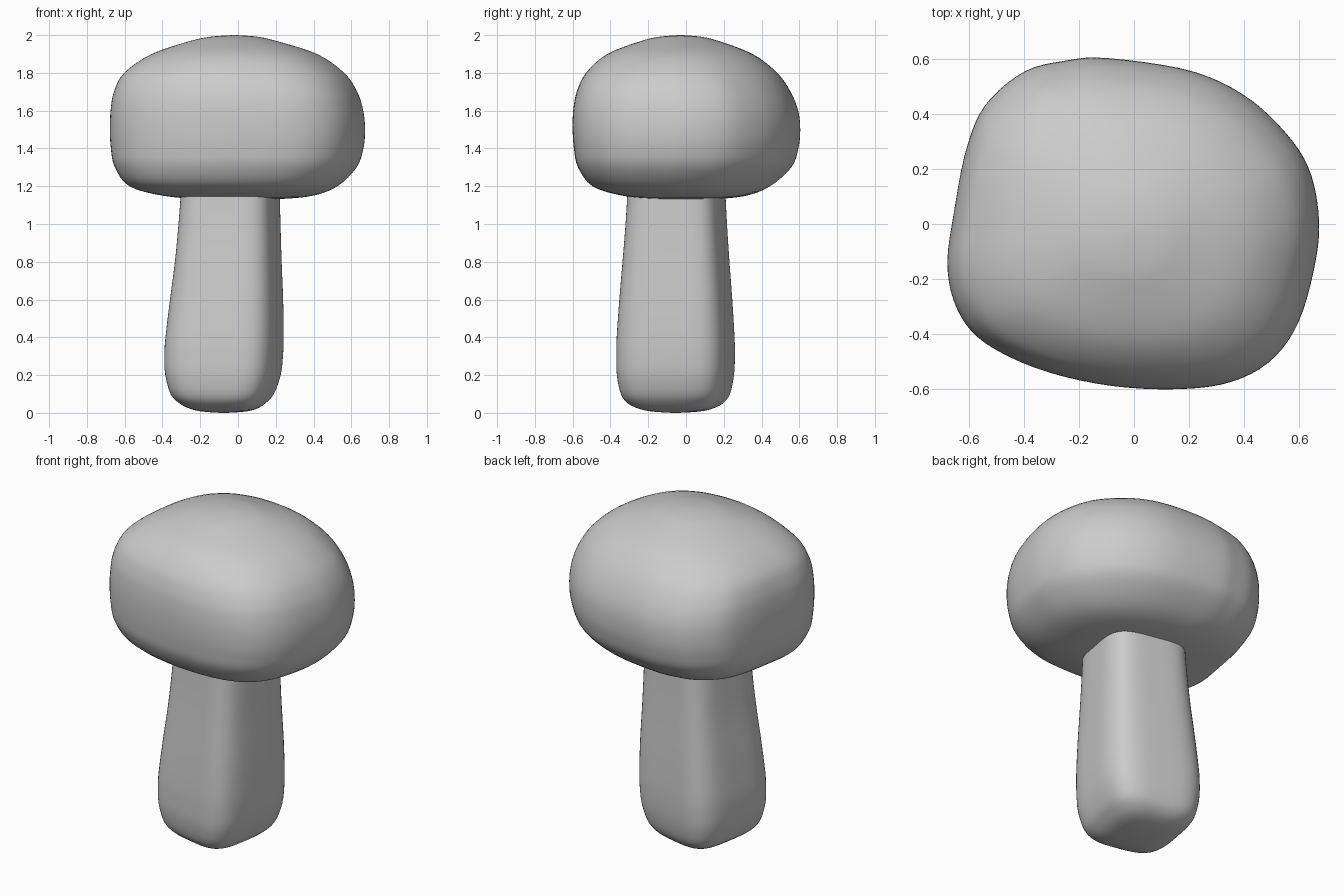
import bpy, bmesh, math

if "Cube" in bpy.data.objects:
    bpy.data.objects.remove(bpy.data.objects["Cube"])

SIDES = 96


def spline(pts, t, closed):
    # Catmull-Rom point on a list of tuples
    n = len(pts)
    i = int(t) if closed else min(int(t), n - 2)
    f = t - i
    pick = (lambda k: pts[k % n]) if closed else (lambda k: pts[max(0, min(n - 1, k))])
    a, b, c, d = (pick(i + k) for k in (-1, 0, 1, 2))
    return tuple(q + 0.5 * f * (r - p + f * (2 * p - 5 * q + 4 * r - s + f * (3 * (q - r) + s - p)))
                 for p, q, r, s in zip(a, b, c, d))


def normalise(pts):
    # Resample by angle and fit the outline to a -1..1 square
    mx = max(abs(p[0]) for p in pts)
    my = max(abs(p[1]) for p in pts)
    pts = sorted(((x / mx, y / my) for x, y in pts), key=lambda p: math.atan2(p[1], p[0]))
    return pts


def loft(name, outline, rings, steps):
    # rings: z, x min, x max, y min, y max, roundness
    bm = bmesh.new()
    loops = []
    total = (len(rings) - 1) * steps
    for k in range(total + 1):
        z, x0, x1, y0, y1, rnd = spline(rings, k / steps, False)
        loop = []
        for u, v in outline:
            r = math.hypot(u, v)
            s = 1 + rnd * (1 / r - 1)
            loop.append(bm.verts.new(((x0 + x1) / 2 + u * s * (x1 - x0) / 2,
                                      (y0 + y1) / 2 + v * s * (y1 - y0) / 2, z)))
        loops.append(loop)
    for a, b in zip(loops, loops[1:]):
        for i in range(len(a)):
            j = (i + 1) % len(a)
            bm.faces.new((a[i], a[j], b[j], b[i]))
    bm.faces.new(loops[0][::-1])
    bm.faces.new(loops[-1])
    for f in bm.faces:
        f.smooth = True
    bmesh.ops.recalc_face_normals(bm, faces=bm.faces[:])
    me = bpy.data.meshes.new(name)
    bm.to_mesh(me)
    bm.free()
    ob = bpy.data.objects.new(name, me)
    bpy.context.collection.objects.link(ob)
    return ob


# Cap: skewed rounded square seen from the top
cap_pts = [(-.1, .61), (.2, .565), (.4, .475), (.55, .34), (.64, .2), (.675, .02), (.66, -.15),
           (.6, -.36), (.5, -.5), (.35, -.58), (.15, -.605), (-.1, -.59), (-.35, -.53),
           (-.55, -.43), (-.645, -.31), (-.68, -.15), (-.655, .05), (-.61, .28), (-.54, .44),
           (-.4, .56), (-.25, .6)]
n = len(cap_pts)
cap_outline = normalise([spline(cap_pts, i * n / SIDES, True) for i in range(SIDES)])
cap_rings = [
    (1.128, -.02, .02, -.02, .02, 0), (1.132, -.2, .22, -.16, .16, 0),
    (1.15, -.40, .40, -.34, .32, 0), (1.2, -.575, .53, -.5, .445, 0),
    (1.3, -.652, .632, -.578, .558, 0), (1.4, -.673, .668, -.6, .595, 0),
    (1.5, -.678, .677, -.607, .605, 0), (1.6, -.675, .667, -.604, .594, .03),
    (1.7, -.658, .635, -.585, .555, .08), (1.8, -.605, .565, -.535, .485, .2),
    (1.9, -.46, .42, -.42, .355, .45), (1.97, -.25, .2, -.235, .17, .75),
    (1.992, -.14, .1, -.135, .075, .9), (2.0, -.03, -.01, -.04, -.02, 1)]
loft("cap", cap_outline, cap_rings, 4)

# Stalk: rounded square turned a little clockwise, tapering upwards
turn = math.radians(-11)
stalk_pts = []
for i in range(SIDES):
    a = 2 * math.pi * i / SIDES
    c, s = math.cos(a), math.sin(a)
    r = (abs(c) ** 3.8 + abs(s) ** 3.8) ** (-1 / 3.8)
    stalk_pts.append((r * math.cos(a + turn), r * math.sin(a + turn)))
stalk_rings = [
    (0, -.09, -.06, -.07, -.04, .3), (.007, -.19, .04, -.18, .07, .2),
    (.022, -.255, .1, -.25, .14, .1), (.05, -.31, .145, -.308, .195, .05),
    (.1, -.357, .19, -.345, .233, 0), (.2, -.385, .226, -.366, .254, 0),
    (.3, -.39, .238, -.369, .259, 0), (.4, -.384, .242, -.367, .257, 0),
    (.6, -.36, .239, -.353, .245, 0), (.8, -.334, .231, -.336, .23, 0),
    (1.0, -.315, .225, -.32, .217, 0), (1.2, -.3, .22, -.308, .207, 0)]
loft("stalk", normalise(stalk_pts), stalk_rings, 3)
